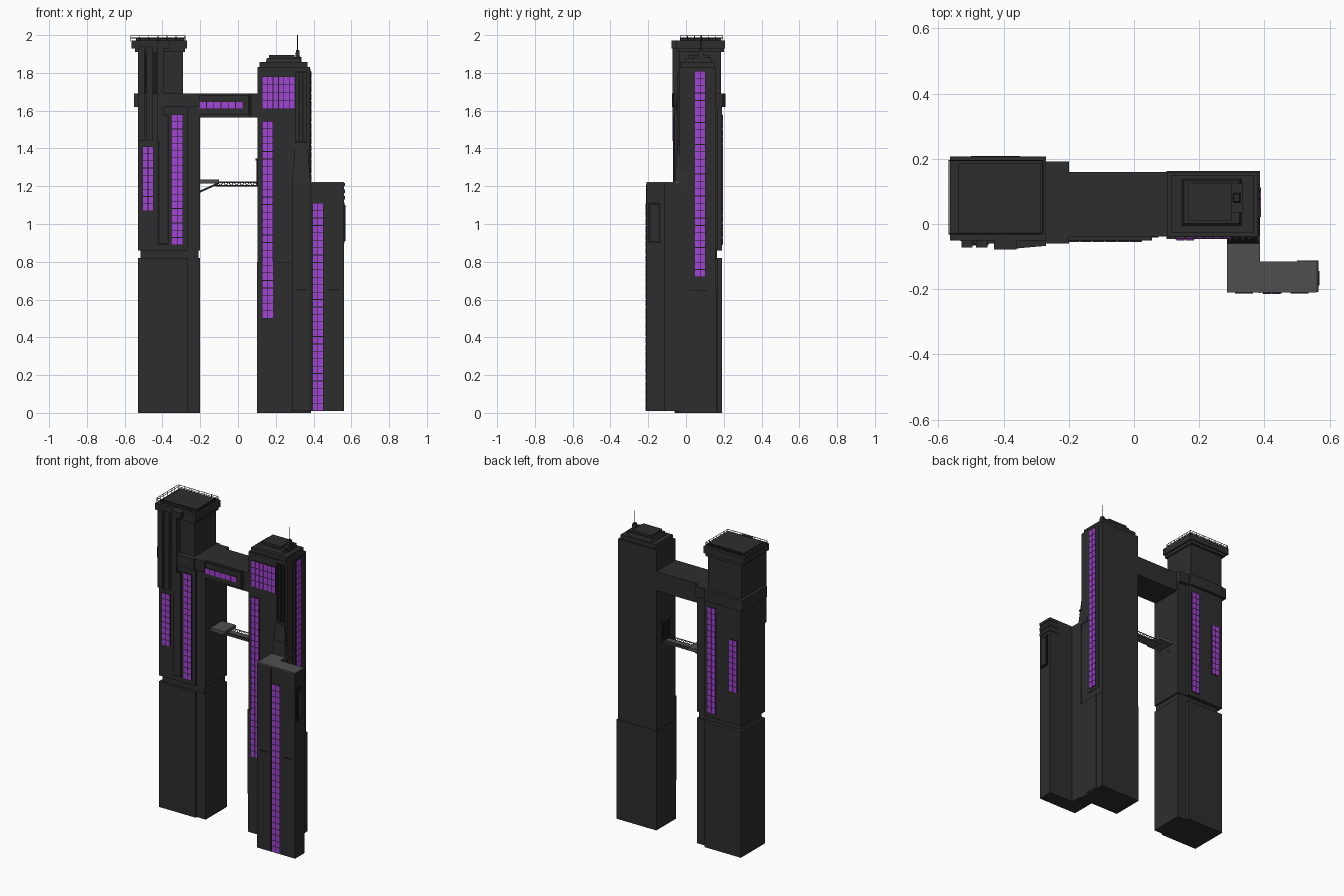
import bpy
import bmesh
from mathutils import Vector

default_cube = bpy.data.objects.get("Cube")
if default_cube:
    bpy.data.objects.remove(default_cube)


def make_material(name, colour):
    mat = bpy.data.materials.new(name)
    mat.use_nodes = True
    mat.diffuse_color = (*colour, 1)
    mat.node_tree.nodes["Principled BSDF"].inputs["Base Color"].default_value = (*colour, 1)
    return mat


CHARCOAL = make_material("charcoal wall", (.027, .027, .027))
BLACK = make_material("black recess", (.01, .01, .01))
PURPLE = make_material("purple glass", (.36, .058, .66))
GREY = make_material("grey deck", (.08, .08, .08))


def add_box(bm, x, y, z, index=0, inset=0):
    """Add a box from (low, high) ranges; inset narrows its top."""
    corners = []
    for level, shrink in ((z[0], 0), (z[1], inset)):
        for px, py in ((x[0] + shrink, y[0] + shrink), (x[1] - shrink, y[0] + shrink),
                       (x[1] - shrink, y[1] - shrink), (x[0] + shrink, y[1] - shrink)):
            corners.append(bm.verts.new((px, py, level)))
    faces = [bm.faces.new(corners[3::-1]), bm.faces.new(corners[4:])]
    for i in range(4):
        j = (i + 1) % 4
        faces.append(bm.faces.new((corners[i], corners[j], corners[j + 4], corners[i + 4])))
    for face in faces:
        face.material_index = index


def finish(name, bm, *materials):
    bmesh.ops.recalc_face_normals(bm, faces=bm.faces)
    mesh = bpy.data.meshes.new(name)
    bm.to_mesh(mesh)
    bm.free()
    for mat in materials:
        mesh.materials.append(mat)
    obj = bpy.data.objects.new(name, mesh)
    bpy.context.collection.objects.link(obj)
    return obj


def box(name, x, y, z, mat=CHARCOAL, inset=0):
    bm = bmesh.new()
    add_box(bm, x, y, z, inset=inset)
    return finish(name, bm, mat)


def prism(name, outline, z, mat=CHARCOAL):
    """Extrude a plan outline between two heights."""
    bm = bmesh.new()
    face = bm.faces.new([bm.verts.new((px, py, z[0])) for px, py in outline])
    top = bmesh.ops.extrude_face_region(bm, geom=[face])["geom"]
    moved = [v for v in top if isinstance(v, bmesh.types.BMVert)]
    bmesh.ops.translate(bm, verts=moved, vec=(0, 0, z[1] - z[0]))
    return finish(name, bm, mat)


def bar(bm, start, end, radius):
    """Add a slim square bar between two points."""
    start, end = Vector(start), Vector(end)
    turn = (end - start).to_track_quat("Z", "Y").to_matrix().to_4x4()
    turn.translation = (start + end) / 2
    rod = bmesh.ops.create_cone(bm, cap_ends=True, segments=4, radius1=radius,
                                radius2=radius, depth=(end - start).length)
    bmesh.ops.transform(bm, matrix=turn, verts=rod["verts"])


def windows(name, side, wall, across, z, columns, rows):
    """Glass panes over a thin dark plate on one wall."""
    bm = bmesh.new()
    sign = -1 if side == "front" else 1

    def plate(span, height, depth, index):
        layer = sorted((wall - sign * depth, wall + sign * depth))
        if side == "right":
            add_box(bm, layer, span, height, index)
        else:
            add_box(bm, span, layer, height, index)

    plate(across, z, .002, 0)
    gap = .0018
    wide = (across[1] - across[0]) / columns
    tall = (z[1] - z[0]) / rows
    for c in range(columns):
        for r in range(rows):
            left, low = across[0] + c * wide, z[0] + r * tall
            plate((left + gap, left + wide - gap), (low + gap, low + tall - gap), .004, 1)
    return finish(name, bm, BLACK, PURPLE)


# Left tower: base, shadow gap and shaft, with a slimmer inner pier
box("left_tower_base", (-.53, -.265), (-.06, .19), (0, .82))
box("left_tower_gap", (-.515, -.21), (-.045, .165), (.82, .86))
box("left_tower_shaft", (-.53, -.265), (-.06, .19), (.86, 1.69))
for label, z in (("lower", (0, .82)), ("upper", (.86, 1.63))):
    box(label + "_inner_pier", (-.27, -.2), (-.048, .17), z)
box("inner_pier_cap", (-.27, -.2), (-.06, .192), (1.62, 1.69))
prism("left_tower_cornice", ((-.55, -.05), (-.43, -.06), (-.36, -.075), (-.27, -.067),
                             (-.27, .2), (-.35, .208), (-.5, .208), (-.55, .2)), (1.62, 1.69))
box("left_tower_front_slot", (-.425, -.365), (-.066, -.058), (.89, 1.58), BLACK)
box("left_tower_slot_panel", (-.415, -.372), (-.069, -.06), (.9, 1.57))

# Left tower head with front ribs and an overhanging crown
box("left_tower_head", (-.53, -.29), (-.035, .185), (1.69, 1.93))
for i, x in enumerate((-.53, -.485, -.43)):
    box(f"left_tower_rib_{i}", (x, x + .035), (-.072, -.03), (1.44, 1.94))
box("head_rib_recess", (-.5, -.4), (-.04, -.03), (1.69, 1.93), BLACK)
box("crown_underside", (-.545, -.28), (-.045, .2), (1.91, 1.935))
box("crown", (-.565, -.27), (-.05, .207), (1.93, 1.972))
box("crown_front_block", (-.43, -.36), (-.078, -.04), (1.93, 1.972))
box("crown_roof", (-.54, -.285), (-.03, .185), (1.972, 1.986))

# Crown railing
bm = bmesh.new()
loop = [(-.568, -.03), (-.28, -.03), (-.28, .195), (-.568, .195)]
for i, a in enumerate(loop):
    b = loop[(i + 1) % len(loop)]
    for height in (1.985, 1.997):
        bar(bm, (*a, height), (*b, height), .002)
    for step in range(6):
        spot = Vector(a).lerp(Vector(b), step / 6)
        bar(bm, (*spot, 1.965), (*spot, 1.998), .002)
finish("crown_railing", bm, CHARCOAL)

# Left tower windows, alike on front and back
for side, wall in (("front", -.062), ("back", .192)):
    windows(side + "_long_windows", side, wall, (-.35, -.292), (.89, 1.58), 2, 18)
    windows(side + "_short_windows", side, wall, (-.505, -.447), (1.07, 1.41), 2, 9)

# Upper bridge
box("bridge", (-.21, .11), (-.038, .16), (1.565, 1.69))
box("bridge_front_panel", (-.2, .055), (-.05, -.035), (1.58, 1.68))
box("bridge_joint", (.055, .075), (-.041, -.035), (1.57, 1.685), BLACK)
windows("bridge_windows", "front", -.051, (-.205, .025), (1.61, 1.648), 6, 1)

# Right tower: base, shaft, stepped roof
box("right_tower_base", (.1, .387), (-.042, .163), (0, .65))
box("right_tower_shaft", (.103, .38), (-.038, .16), (.65, 1.83))
box("right_tower_front_panel", (.1, .288), (-.046, -.03), (.25, .8))
box("roof_step_lower", (.115, .368), (-.028, .15), (1.83, 1.857))
box("roof_step_middle", (.147, .33), (-.005, .138), (1.857, 1.88), inset=.006)
box("roof_step_upper", (.165, .3), (.01, .125), (1.88, 1.895))
box("antenna_plinth", (.3, .335), (.035, .125), (1.85, 1.885))
box("antenna_box", (.303, .328), (.065, .095), (1.88, 1.92), inset=.004)
bm = bmesh.new()
bar(bm, (.315, .08, 1.91), (.315, .08, 2), .003)
finish("antenna_rod", bm, CHARCOAL)

# Ribbed recess and sloped buttress above the annex
box("corner_recess", (.302, .366), (-.041, -.035), (1.43, 1.81), BLACK)
for i in range(3):
    x = .308 + i * .02
    box(f"corner_recess_rib_{i}", (x, x + .011), (-.048, -.036), (1.44, 1.8))
box("buttress", (.285, .386), (-.062, .02), (1.2, 1.42), inset=.018)
box("buttress_ledge", (.29, .384), (-.055, -.03), (1.3, 1.31))

# Right tower windows
windows("right_tower_front_windows", "front", -.046, (.128, .186), (.5, 1.545), 2, 26)
windows("right_tower_grid_windows", "front", -.04, (.128, .3), (1.61, 1.78), 6, 4)
box("side_window_frame", (.375, .384), (.022, .125), (.7, 1.82))
windows("side_windows", "right", .385, (.047, .103), (.72, 1.81), 2, 28)
box("side_lower_panel", (.38, .39), (.022, .112), (.01, .65))

# L-shaped annex with a grey roof deck
plan = ((.285, -.21), (.56, -.21), (.56, -.115), (.387, -.115), (.387, -.035), (.285, -.035))
prism("annex_body", plan, (.01, 1.216))
prism("annex_roof_deck", plan, (1.216, 1.222), GREY)
for i, z in enumerate((1.13, 1.165, 1.2)):
    box(f"annex_cap_{i}", (.5, .566), (-.208, -.112), (z, z + .018))
box("annex_side_slot", (.555, .564), (-.2, -.135), (.9, 1.115), BLACK)
box("annex_side_box", (.555, .57), (-.188, -.145), (.91, 1.1))
windows("annex_windows", "front", -.211, (.394, .452), (.012, 1.11), 2, 28)
box("annex_front_joint", (.383, .388), (-.212, -.205), (.01, 1.21), BLACK)
for i, x in enumerate((.31, .48)):
    box(f"annex_vent_{i}", (x, x + .055), (-.213, -.205), (.648, .656), BLACK)

# Catwalk: platform with struts, and a trussed walkway to a doorway
box("catwalk_platform", (-.205, -.1), (.0, .12), (1.215, 1.235), GREY)
bm = bmesh.new()
for y in (.03, .095):
    bar(bm, (-.205, y, 1.17), (-.1, y, 1.217), .005)
    for height in (1.203, 1.221):
        bar(bm, (-.12, y, height), (.104, y, height), .0035)
    for i in range(8):
        x = -.12 + i * .028
        bar(bm, (x, y, 1.203), (x + .014, y, 1.221), .002)
        bar(bm, (x + .014, y, 1.221), (x + .028, y, 1.203), .002)
finish("catwalk_truss", bm, GREY)
box("catwalk_floor", (-.12, .104), (.03, .095), (1.2, 1.206), GREY)
box("catwalk_doorway", (.098, .105), (.025, .1), (1.21, 1.335), BLACK)
box("doorway_lintel", (.092, .105), (.02, .105), (1.335, 1.347))
